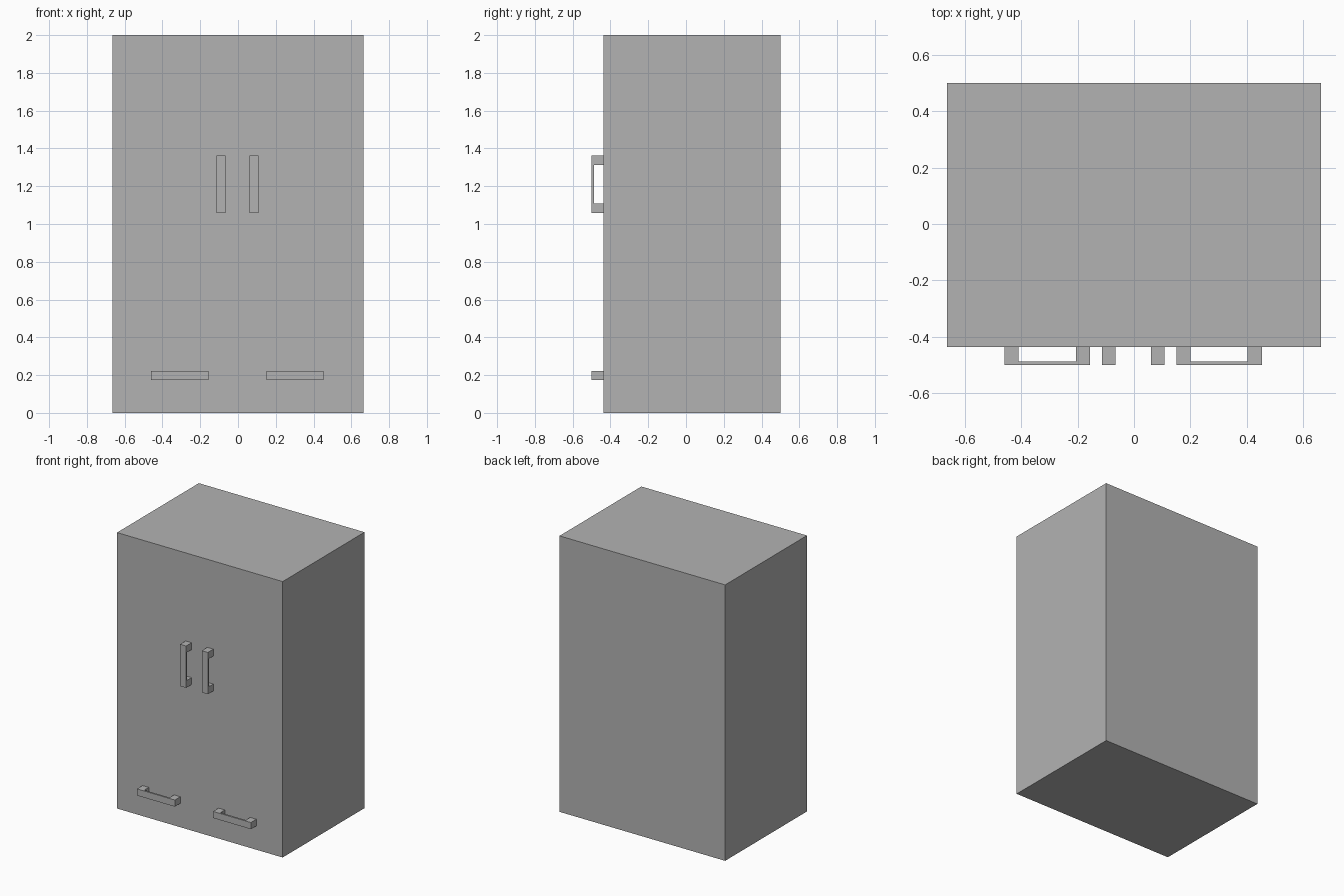
import bpy
from mathutils import Vector

if "Cube" in bpy.data.objects:
    bpy.data.objects.remove(bpy.data.objects["Cube"], do_unlink=True)

grey = bpy.data.materials.new("plain grey")
grey.use_nodes = True
COLOUR = (0.45, 0.45, 0.45, 1)
grey.diffuse_color = COLOUR
grey.node_tree.nodes["Principled BSDF"].inputs["Base Color"].default_value = COLOUR

FRONT = -0.437          # front plane of the cabinet
REACH = 0.063           # how far handles stand out
LENGTH, WIDTH = 0.303, 0.048
POST, GRIP = 0.05, 0.013


def prism(name, outline, axis_u, axis_v, depth, centre):
    """Extrude a closed outline symmetrically along the axis normal to u and v."""
    u, v, c = Vector(axis_u), Vector(axis_v), Vector(centre)
    w = u.cross(v) * depth / 2
    n = len(outline)
    verts = [c + u * a + v * b + s * w for s in (-1, 1) for a, b in outline]
    faces = [tuple(reversed(range(n))), tuple(range(n, 2 * n))]
    faces += [(i, (i + 1) % n, (i + 1) % n + n, i + n) for i in range(n)]
    mesh = bpy.data.meshes.new(name)
    mesh.from_pydata(verts, [], faces)
    mesh.materials.append(grey)
    obj = bpy.data.objects.new(name, mesh)
    bpy.context.collection.objects.link(obj)
    return obj


# Cabinet body
hw = 0.664
prism("cabinet_body", [(-hw, FRONT), (hw, FRONT), (hw, 0.5), (-hw, 0.5)],
      (1, 0, 0), (0, 1, 0), 2, (0, 0, 1))

# Bracket-shaped handle profile: two posts joined by a thin grip
h, inner, gap = LENGTH / 2, LENGTH / 2 - POST, REACH - GRIP
bracket = [(-h, 0), (-h, -REACH), (h, -REACH), (h, 0),
           (inner, 0), (inner, -gap), (-inner, -gap), (-inner, 0)]

# Upright door handles and level drawer handles
for side, sign in (("left", 1), ("right", -1)):
    prism(side + "_door_handle", bracket, (0, 0, 1), (0, 1, 0), WIDTH,
          (sign * 0.087 - 0.003, FRONT, 1.21))
    prism(side + "_drawer_handle", bracket, (1, 0, 0), (0, 1, 0), WIDTH,
          (sign * 0.305 - 0.003, FRONT, 0.197))
